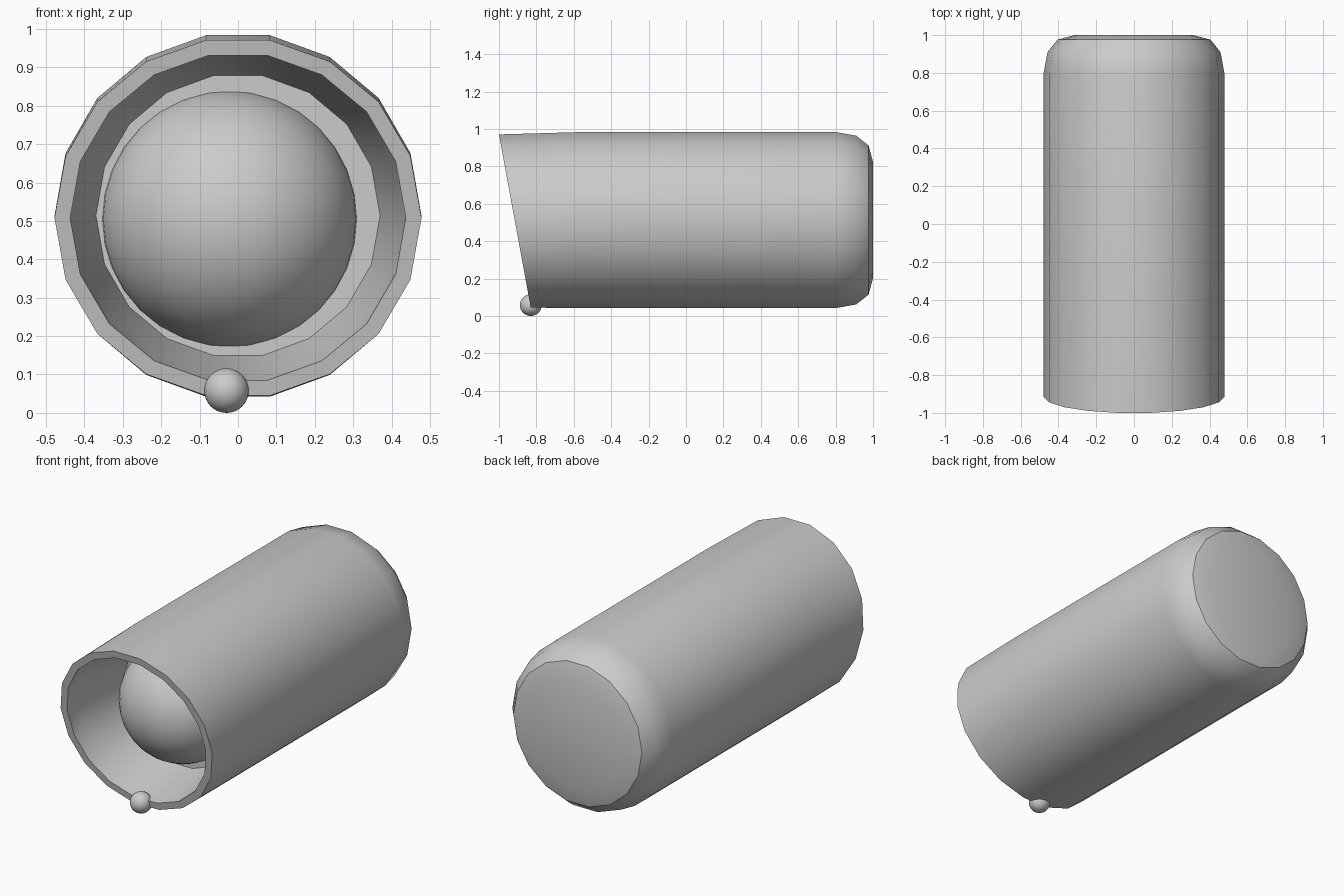
import bpy, bmesh
from math import cos, sin, pi, radians

if "Cube" in bpy.data.objects:
    bpy.data.objects.remove(bpy.data.objects["Cube"])

SIDES = 18
TILT = radians(10.4)


def ring(bm, y, z, r, tilt=0.0):
    """18-sided loop around the y axis; tilt leans its top toward the front."""
    verts = []
    for i in range(SIDES):
        a = 2 * pi * i / SIDES
        up = r * sin(a)
        verts.append(bm.verts.new((r * cos(a), y - up * sin(tilt), z + up * cos(tilt))))
    return verts


def smooth(obj):
    bpy.ops.object.select_all(action='DESELECT')
    obj.select_set(True)
    bpy.context.view_layer.objects.active = obj
    bpy.ops.object.shade_smooth_by_angle(angle=radians(30))


def ball(name, loc, r, seg, rings):
    bpy.ops.mesh.primitive_uv_sphere_add(segments=seg, ring_count=rings, radius=r, location=loc)
    obj = bpy.context.object
    obj.name = name
    smooth(obj)


# Housing: rounded back, outer wall, slanted rim, inner recess and socket wall
profile = [
    (1.0, 0.513, 0.315, 0), (0.976, 0.513, 0.405, 0),
    (0.91, 0.513, 0.458, 0), (0.80, 0.513, 0.478, 0),
    (-0.55, 0.513, 0.478, 0),
    (-0.915, 0.508, 0.478, TILT), (-0.915, 0.508, 0.437, TILT),
    (-0.835, 0.523, 0.437, TILT),
    (-0.50, 0.514, 0.37, 0),
]
bm = bmesh.new()
loops = [ring(bm, *p) for p in profile]
for a, b in zip(loops, loops[1:]):
    for i in range(SIDES):
        j = (i + 1) % SIDES
        bm.faces.new((a[i], a[j], b[j], b[i]))
bm.faces.new(loops[0])
bm.faces.new(loops[-1])
bmesh.ops.recalc_face_normals(bm, faces=bm.faces)
mesh = bpy.data.meshes.new("housing")
bm.to_mesh(mesh)
bm.free()
housing = bpy.data.objects.new("housing", mesh)
bpy.context.collection.objects.link(housing)
smooth(housing)

# Large lens ball in the recess and small bead on the lower rim
ball("lens_ball", (-0.022, -0.46, 0.505), 0.335, 32, 16)
ball("rim_bead", (-0.03, -0.83, 0.058), 0.058, 32, 16)
